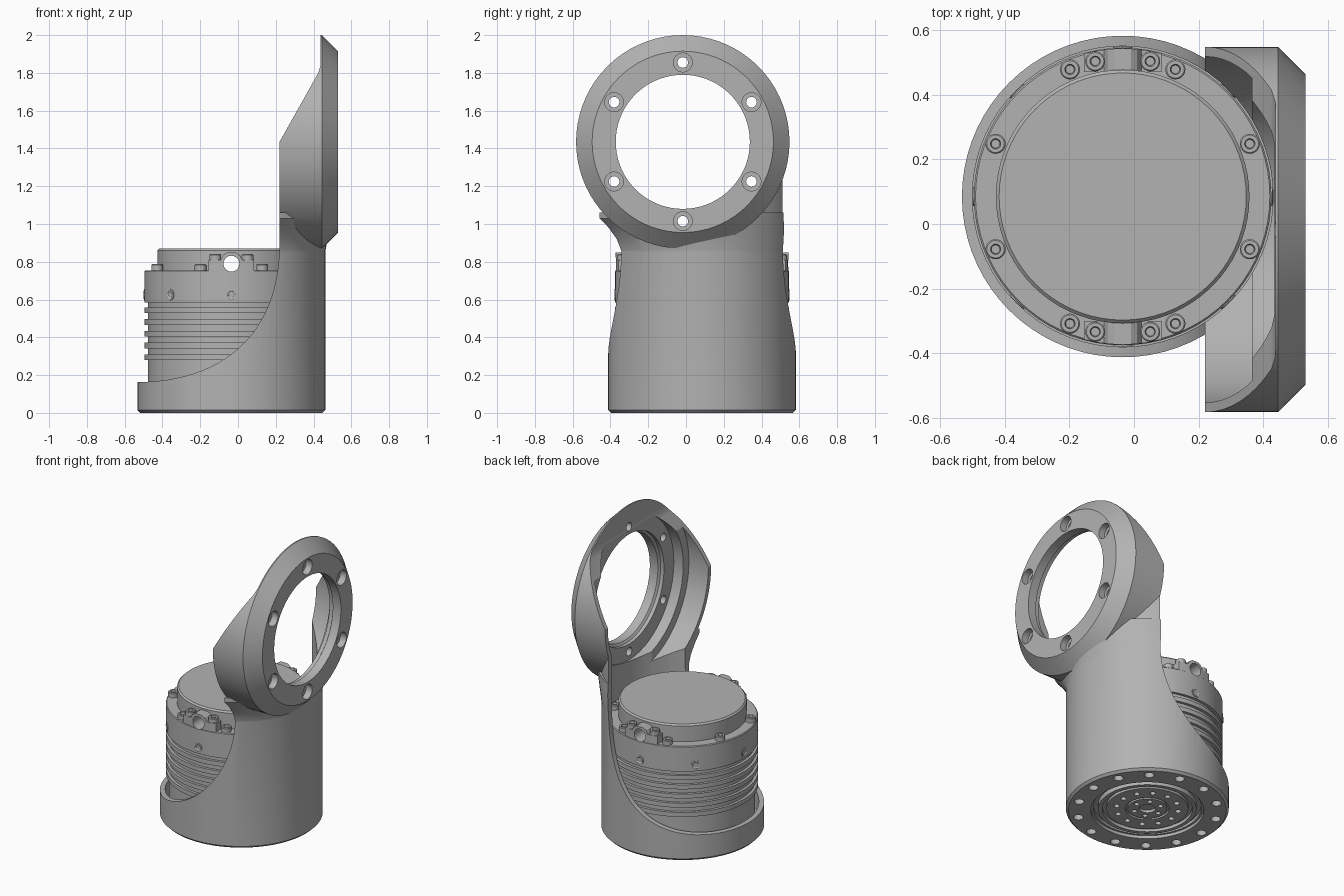
import bpy, bmesh
from math import sin, cos, pi, radians
from mathutils import Matrix, Vector

if "Cube" in bpy.data.objects:
    bpy.data.objects.remove(bpy.data.objects["Cube"])

CX, CY = -0.035, 0.085      # vertical axis of the base and the drive unit
RY, RZ = -0.017, 1.435      # horizontal axis of the mounting ring
HUB = (CX, CY, 0)
RING = (0, RY, RZ)

grey = bpy.data.materials.new("satin grey")
grey.use_nodes = True
grey.diffuse_color = (0.45, 0.45, 0.45, 1)
grey.node_tree.nodes["Principled BSDF"].inputs["Base Color"].default_value = (0.45, 0.45, 0.45, 1)


def finish(name, bm):
    bmesh.ops.recalc_face_normals(bm, faces=bm.faces)
    mesh = bpy.data.meshes.new(name)
    bm.to_mesh(mesh)
    bm.free()
    mesh.materials.append(grey)
    obj = bpy.data.objects.new(name, mesh)
    bpy.context.scene.collection.objects.link(obj)
    return obj


def loft(name, profile, centre, axis="z", turn=0, seg=72):
    """Capped stack of rings (radius, height, optional y shift) on the z, x or y axis."""
    bm = bmesh.new()
    rings = []
    for r, h, *dy in profile:
        shift = dy[0] if dy else 0
        rings.append([bm.verts.new((r * cos(2 * pi * i / seg), r * sin(2 * pi * i / seg) + shift, h))
                      for i in range(seg)])
    for a, b in zip(rings, rings[1:]):
        for i in range(seg):
            j = (i + 1) % seg
            bm.faces.new((a[i], a[j], b[j], b[i]))
    bm.faces.new(rings[0])
    bm.faces.new(rings[-1])
    tilt = {"z": Matrix(), "x": Matrix.Rotation(pi / 2, 4, "Y"), "y": Matrix.Rotation(-pi / 2, 4, "X")}[axis]
    bm.transform(Matrix.Translation(centre) @ Matrix.Rotation(turn, 4, "Z") @ tilt)
    return finish(name, bm)


def rod(r, h0, h1, centre, axis="z", seg=72):
    return loft("cutter", [(r, h0), (r, h1)], centre, axis, seg=seg)


def prism(name, outline, y0, y1):
    """Outline in x and z, extruded along y."""
    bm = bmesh.new()
    face = bm.faces.new([bm.verts.new((x, y0, z)) for x, z in outline])
    out = bmesh.ops.extrude_face_region(bm, geom=[face])
    bmesh.ops.translate(bm, vec=(0, y1 - y0, 0),
                        verts=[g for g in out["geom"] if isinstance(g, bmesh.types.BMVert)])
    return finish(name, bm)


def combine(obj, operation, *others):
    """Apply booleans and remove the helper objects."""
    for other in others:
        mod = obj.modifiers.new("cut", "BOOLEAN")
        mod.operation, mod.solver, mod.object = operation, "EXACT", other
    graph = bpy.context.evaluated_depsgraph_get()
    mesh = bpy.data.meshes.new_from_object(obj.evaluated_get(graph))
    obj.modifiers.clear()
    obj.data = mesh
    for other in others:
        bpy.data.objects.remove(other)


def around(centre, r, count, start=0):
    for k in range(count):
        a = start + 2 * pi * k / count
        yield centre[0] + r * cos(a), centre[1] + r * sin(a), a


# Bracket: base tube, flared neck and ring housing joined into one body
bracket = loft("bracket", [(0.482, 0), (0.497, 0.015), (0.497, 1.2)], HUB)
neck = loft("neck", [(0.49, 0.8), (0.498, 0.86), (0.51, 0.92, -0.01), (0.53, 0.98, -0.03),
                     (0.55, 1.03, -0.055), (0.55, 1.06, -0.055)], HUB)
housing = loft("housing", [(0.565, 0.18), (0.565, 0.445), (0.48, 0.53)], RING, "x")
wall = rod(0.4965, 1.1, 1.35, HUB)
combine(bracket, "UNION", neck, housing, wall)

# Trim the side outline: swept cut over the drive, slanted cut over the ring
p = [Vector(v) for v in ((-0.54, 0.163), (-0.1, 0.163), (0.22, 0.4), (0.22, 0.9))]
sweep = []
for i in range(25):
    t = i / 24
    s = 1 - t
    sweep.append(tuple(p[0] * s**3 + p[1] * 3 * s * s * t + p[2] * 3 * s * t * t + p[3] * t**3))
outline = [(-0.7, -0.1), (0.7, -0.1), (0.7, 2.1), (0.437, 2.1), (0.437, 1.84), (0.425, 1.8),
           (0.22, 1.435)] + sweep[::-1] + [(-0.7, 0.163)]
combine(bracket, "INTERSECT", prism("trim", outline, -1, 1))

# Hollow the bracket: drive pocket, stepped ring pocket, bore and output opening
combine(bracket, "DIFFERENCE",
        rod(0.465, 0.06, 1.3, HUB),
        rod(0.535, 0, 0.365, RING, "x"),
        rod(0.475, 0.1, 0.435, RING, "x"),
        loft("bore", [(0.37, 0.4), (0.37, 0.46), (0.355, 0.47), (0.355, 0.7)], RING, "x"),
        rod(0.345, -0.1, 0.1, HUB))

# Ring bolt holes with counterbores, and base bolt holes
holes = []
for y, z, a in around((RY, RZ), 0.42, 6, pi / 2):
    holes.append(loft("hole", [(0.028, 0.4), (0.028, 0.485), (0.05, 0.4851), (0.05, 0.6)],
                      (0, y, z), "x", seg=24))
for x, y, a in around(HUB, 0.43, 14):
    holes.append(rod(0.03, -0.1, 0.045, (x, y, 0), seg=20))
combine(bracket, "DIFFERENCE", *holes)

# Drive unit: finned lower body, collar and cap
profile = [(0.442, 0.062)]
for k in range(5):
    z = 0.28 + 0.062 * k
    profile += [(0.442, z), (0.46, z), (0.46, z + 0.03), (0.442, z + 0.03)]
profile += [(0.442, 0.585), (0.46, 0.585), (0.46, 0.75), (0.455, 0.755), (0.392, 0.755),
            (0.392, 0.86), (0.382, 0.87)]
drive = loft("drive_body", profile, HUB)
combine(drive, "DIFFERENCE", rod(0.042, -1, 1, (CX, 0, 0.79), "y", 32))

# Output flange under the base, with grooves and bolt circles
flange = loft("output_flange", [(0.05, 0.03), (0.05, 0.012), (0.12, 0.012), (0.12, 0.025), (0.135, 0.025),
                                (0.135, 0.012), (0.25, 0.012), (0.25, 0.03), (0.275, 0.03), (0.275, 0.008),
                                (0.3, 0.008), (0.3, 0.04), (0.33, 0.04), (0.33, 0.02), (0.344, 0.02),
                                (0.344, 0.061)], HUB)
combine(flange, "DIFFERENCE",
        *[rod(0.018, -0.1, 0.04, (x, y, 0), seg=16) for x, y, a in around(HUB, 0.19, 12)],
        *[rod(0.016, -0.1, 0.04, (x, y, 0), seg=16) for x, y, a in around(HUB, 0.085, 6)])


def bolt(name, x, y, z, h):
    loft(name, [(0.031, -0.002), (0.031, h - 0.004), (0.027, h), (0.016, h), (0.013, h - 0.015)],
         (x, y, z), seg=24)


# Cable clamps at front and back, each with four bolts
for label, side in (("front", -1), ("back", 1)):
    half = [(0.12, 0.75), (0.12, 0.81), (0.058, 0.81), (0.045, 0.835), (0.025, 0.848)]
    shape = [(CX + x, z) for x, z in half] + [(CX - x, z) for x, z in reversed(half)]
    clamp = prism(label + "_clamp", shape, CY + side * 0.385, CY + side * 0.48)
    combine(clamp, "INTERSECT", rod(0.458, 0.7, 0.9, HUB))
    combine(clamp, "DIFFERENCE", rod(0.042, -1, 1, (CX, 0, 0.79), "y", 32))
    for mirror in (-1, 1):
        bolt(label + "_clamp_bolt", CX + mirror * 0.085, CY + side * 0.418, 0.81, 0.03)
        bolt(label + "_collar_bolt", CX + mirror * 0.163, CY + side * 0.393, 0.755, 0.032)

# Bolts at the sides of the collar
for mirror in (-1, 1):
    for dy in (-0.163, 0.163):
        bolt("side_collar_bolt", CX + mirror * 0.393, CY + dy, 0.755, 0.032)

# Radial screws around the collar
for x, y, a in around(HUB, 0.45, 8):
    loft("radial_screw", [(0.03, 0), (0.03, 0.013), (0.022, 0.014), (0.016, 0.011), (0.01, 0.006)],
         (x, y, 0.625), "x", turn=a, seg=20)

# Smooth the round surfaces and keep the edges crisp
bpy.ops.object.select_all(action="DESELECT")
for obj in bpy.context.scene.objects:
    if obj.type == "MESH":
        obj.select_set(True)
        bpy.context.view_layer.objects.active = obj
bpy.ops.object.shade_smooth_by_angle(angle=radians(25))
